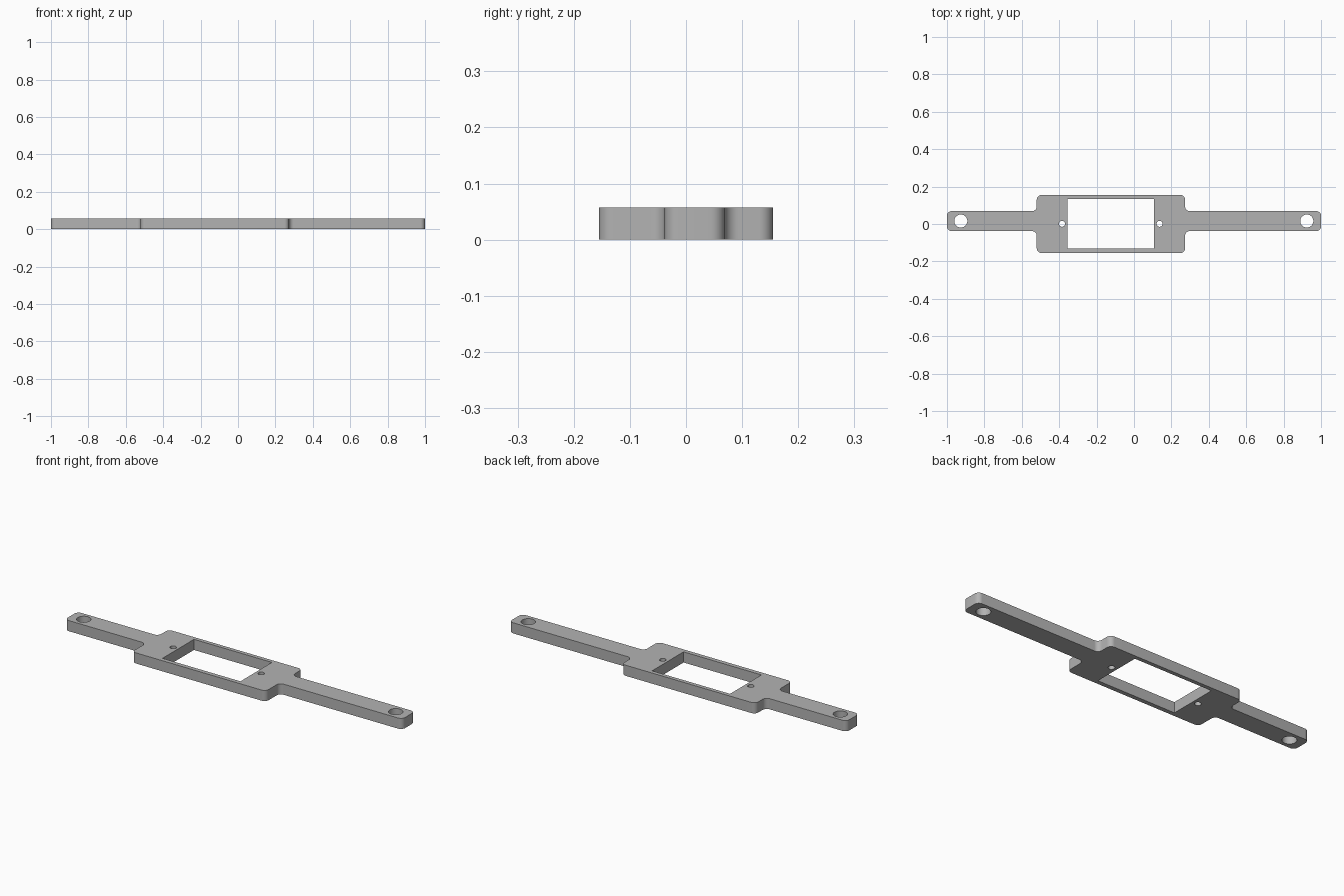
import bpy, bmesh
from math import sin, cos, pi
from mathutils import Vector

cube = bpy.data.objects.get("Cube")
if cube:
    bpy.data.objects.remove(cube, do_unlink=True)

HEIGHT = 0.057
FILLET = 0.025

grey = bpy.data.materials.new("plain grey")
grey.use_nodes = True
grey.diffuse_color = (0.45, 0.45, 0.45, 1)
grey.node_tree.nodes["Principled BSDF"].inputs["Base Color"].default_value = grey.diffuse_color


def rounded(points, radius, steps=8):
    """Round every corner of a right-angled outline, convex or concave."""
    result = []
    for i, p in enumerate(points):
        corner = Vector(p)
        a = (Vector(points[i - 1]) - corner).normalized()
        b = (Vector(points[(i + 1) % len(points)]) - corner).normalized()
        centre = corner + (a + b) * radius
        for k in range(steps + 1):
            t = k / steps * pi / 2
            result.append(centre - (b * cos(t) + a * sin(t)) * radius)
    return result


def circle(x, y, radius, sides=32):
    return [(x + radius * cos(2 * pi * k / sides), y + radius * sin(2 * pi * k / sides))
            for k in range(sides)]


# Outline of the plate with its two arms
left, right, half = -0.52, 0.273, 0.155
low, high = -0.038, 0.069
outline = [(-1, low), (left, low), (left, -half), (right, -half), (right, low), (1, low),
           (1, high), (right, high), (right, half), (left, half), (left, high), (-1, high)]

# Window, mounting holes and screw holes
window = [(-0.355, -0.132), (0.107, -0.132), (0.107, 0.134), (-0.355, 0.134)]
loops = [rounded(outline, FILLET), window]
loops += [circle(x, 0.016, 0.035) for x in (-0.926, 0.924)]
loops += [circle(x, 0.001, 0.016) for x in (-0.385, 0.137)]

# Filled and extruded profile
curve = bpy.data.curves.new("mounting_bracket", "CURVE")
curve.dimensions = "2D"
curve.fill_mode = "BOTH"
curve.extrude = HEIGHT / 2
for loop in loops:
    spline = curve.splines.new("POLY")
    spline.points.add(len(loop) - 1)
    for point, (x, y) in zip(spline.points, loop):
        point.co = (x, y, HEIGHT / 2, 1)
    spline.use_cyclic_u = True

bracket = bpy.data.objects.new("mounting_bracket", curve)
bpy.context.collection.objects.link(bracket)
bpy.ops.object.select_all(action="DESELECT")
bracket.select_set(True)
bpy.context.view_layer.objects.active = bracket
bpy.ops.object.convert(target="MESH")

# Weld the caps to the walls and stand the plate on the ground
mesh = bracket.data
bm = bmesh.new()
bm.from_mesh(mesh)
bmesh.ops.remove_doubles(bm, verts=bm.verts, dist=0.0001)
bmesh.ops.recalc_face_normals(bm, faces=bm.faces)
base = min(v.co.z for v in bm.verts)
bmesh.ops.translate(bm, verts=bm.verts, vec=(0, 0, -base))
bm.to_mesh(mesh)
bm.free()
mesh.materials.clear()
mesh.materials.append(grey)
bpy.ops.object.shade_smooth_by_angle()
